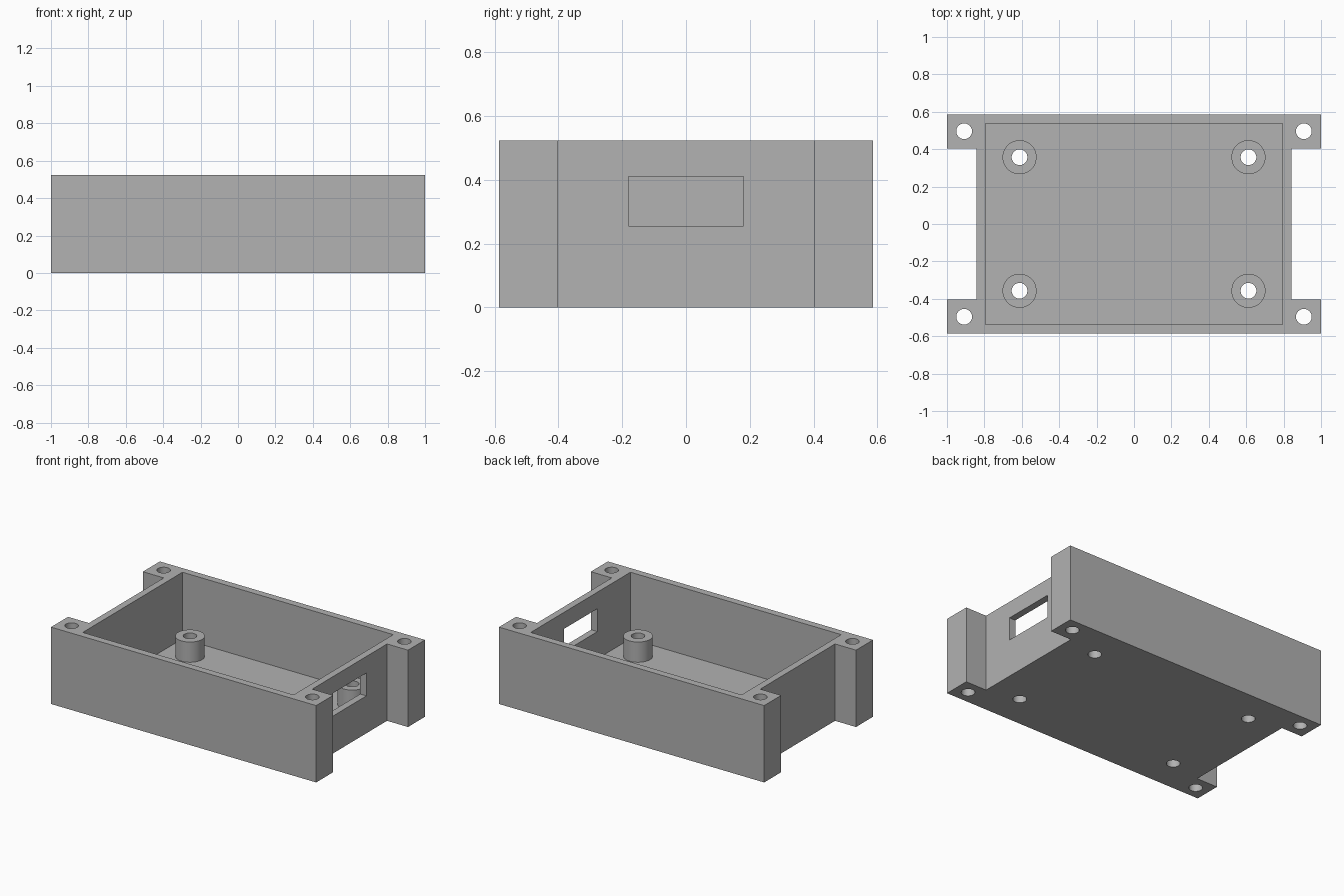
import bpy
import bmesh
import math

if "Cube" in bpy.data.objects:
    bpy.data.objects.remove(bpy.data.objects["Cube"], do_unlink=True)

HEIGHT, FLOOR, POST_TOP = 0.524, 0.07, 0.208
LENGTH, WIDTH = 1.0, 0.586          # half sizes over the corner lugs
BODY_X, LUG_Y = 0.842, 0.403        # end wall face, inner face of lugs
CAVITY_X, CAVITY_Y = 0.795, 0.537
POST_X, POST_Y, POST_R = 0.612, 0.357, 0.091
LUG_HOLE_X, LUG_HOLE_Y, HOLE_R = 0.908, 0.496, 0.042
CORNERS = [(sx, sy) for sx in (-1, 1) for sy in (-1, 1)]

grey = bpy.data.materials.new("plain grey")
grey.use_nodes = True
colour = (0.445, 0.445, 0.445, 1)
grey.diffuse_color = colour
grey.node_tree.nodes["Principled BSDF"].inputs["Base Color"].default_value = colour


def prism(name, outline, z0, z1):
    """Extrude a flat outline from z0 to z1."""
    bm = bmesh.new()
    face = bm.faces.new([bm.verts.new((x, y, z0)) for x, y in outline])
    top = bmesh.ops.extrude_face_region(bm, geom=[face])["geom"]
    bmesh.ops.translate(bm, vec=(0, 0, z1 - z0),
                        verts=[v for v in top if isinstance(v, bmesh.types.BMVert)])
    bmesh.ops.recalc_face_normals(bm, faces=bm.faces[:])
    mesh = bpy.data.meshes.new(name)
    bm.to_mesh(mesh)
    bm.free()
    mesh.materials.append(grey)
    obj = bpy.data.objects.new(name, mesh)
    bpy.context.collection.objects.link(obj)
    return obj


def rectangle(x0, x1, y0, y1):
    return [(x0, y0), (x1, y0), (x1, y1), (x0, y1)]


def circle(cx, cy, r, n=48):
    return [(cx + r * math.cos(math.tau * i / n),
             cy + r * math.sin(math.tau * i / n)) for i in range(n)]


def cut(obj, cutter):
    """Subtract the cutter, then discard it."""
    cutter.hide_render = True
    mod = obj.modifiers.new("cut", "BOOLEAN")
    mod.operation, mod.solver, mod.object = "DIFFERENCE", "EXACT", cutter
    bpy.context.view_layer.objects.active = obj
    bpy.ops.object.modifier_apply(modifier=mod.name)
    bpy.data.objects.remove(cutter, do_unlink=True)


def smooth(obj):
    bpy.ops.object.select_all(action="DESELECT")
    obj.select_set(True)
    bpy.context.view_layer.objects.active = obj
    bpy.ops.object.shade_smooth_by_angle(angle=math.radians(30))


# Tray body with four full-height corner lugs
right_side = [(LENGTH, -WIDTH), (LENGTH, -LUG_Y), (BODY_X, -LUG_Y),
              (BODY_X, LUG_Y), (LENGTH, LUG_Y), (LENGTH, WIDTH)]
tray = prism("tray_body", right_side + [(-x, -y) for x, y in right_side], 0, HEIGHT)

# Open cavity, and the connector window in one end wall
cut(tray, prism("cavity_cutter",
                rectangle(-CAVITY_X, CAVITY_X, -CAVITY_Y, CAVITY_Y), FLOOR, HEIGHT + 0.1))
cut(tray, prism("window_cutter",
                rectangle(CAVITY_X - 0.1, BODY_X + 0.1, -0.181, 0.181), 0.255, 0.411))

# Screw holes through lugs and floor, and hollow mounting posts
for sx, sy in CORNERS:
    cut(tray, prism("lug_hole_cutter",
                    circle(sx * LUG_HOLE_X, sy * LUG_HOLE_Y, HOLE_R), -0.1, HEIGHT + 0.1))
    bore = circle(sx * POST_X, sy * POST_Y, HOLE_R)
    cut(tray, prism("floor_hole_cutter", bore, -0.1, FLOOR + 0.1))
    name = f"{'back' if sy > 0 else 'front'}_{'left' if sx > 0 else 'right'}_post"
    post = prism(name, circle(sx * POST_X, sy * POST_Y, POST_R), FLOOR, POST_TOP)
    cut(post, prism("post_bore_cutter", bore, -0.1, POST_TOP + 0.1))
    smooth(post)
smooth(tray)
